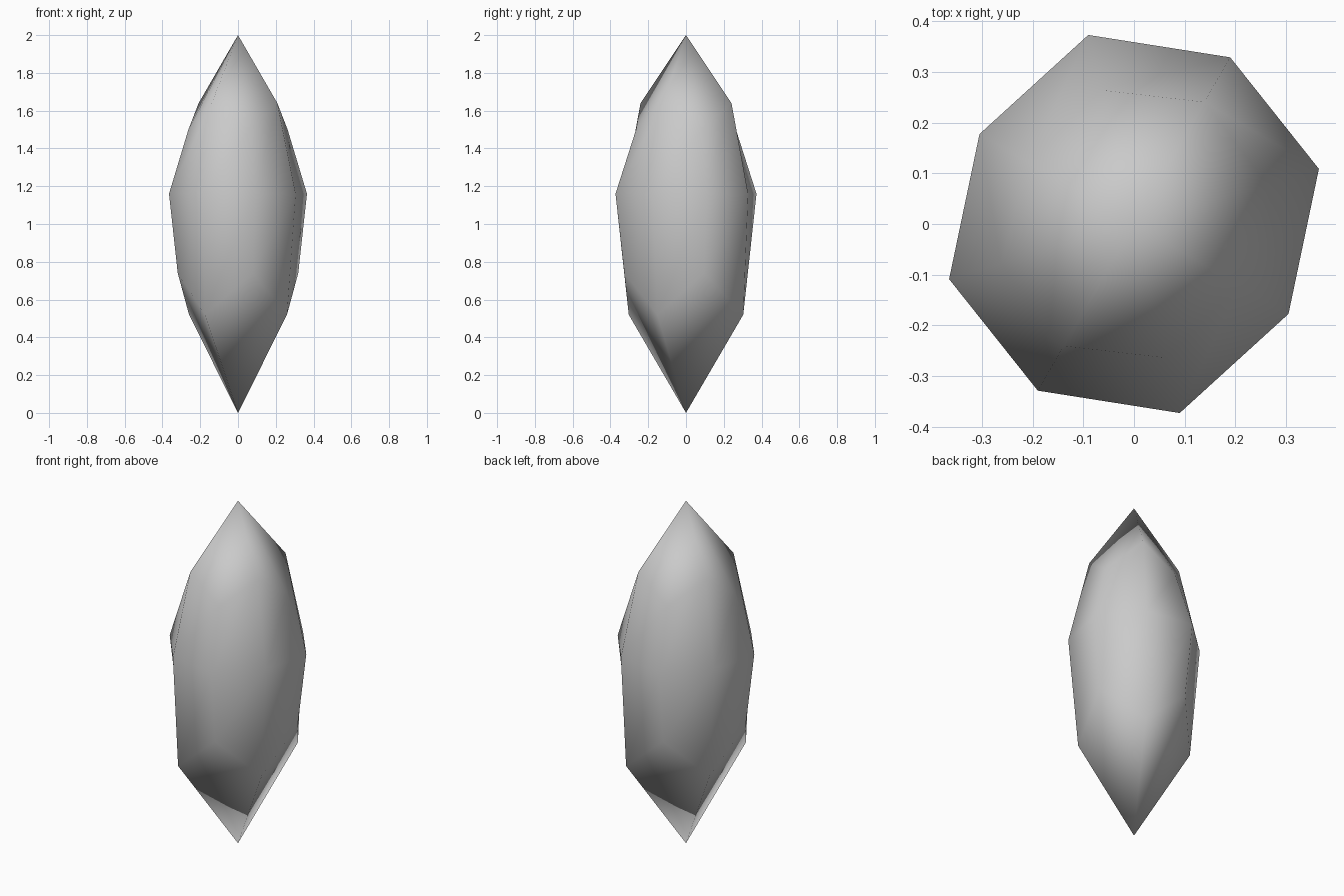
import bpy
import bmesh
from math import cos, sin, radians
from mathutils import Vector

cube = bpy.data.objects.get("Cube")
if cube:
    bpy.data.objects.remove(cube, do_unlink=True)

# Crystal stone material
grey = bpy.data.materials.new("stone_grey")
grey.use_nodes = True
colour = (0.59, 0.59, 0.59, 1.0)
grey.diffuse_color = colour
grey.node_tree.nodes["Principled BSDF"].inputs["Base Color"].default_value = colour

# Corner columns of half the crystal: angle, then (radius, height) for each ring
columns = [
    (16.6, [(0.333, 0.74), (0.381, 1.16), (0.274, 1.50)]),
    (60.0, [(0.350, 0.52), (0.380, 1.16), (0.278, 1.64)]),
    (103.6, [(0.336, 0.74), (0.384, 1.16), (0.272, 1.50)]),
    (149.8, [(0.300, 0.52), (0.353, 1.16), (0.241, 1.64)]),
]

bm = bmesh.new()
bottom = bm.verts.new((0, 0, 0))
top = bm.verts.new((0, 0, 2))

# The second half repeats the first, turned by half a circle
rows = []
for turn in (0, 180):
    for angle, ring in columns:
        a = radians(angle + turn)
        rows.append([bm.verts.new(Vector((r * cos(a), r * sin(a), z))) for r, z in ring])

# Facets: pointed caps joined by two bands
for i, here in enumerate(rows):
    there = rows[(i + 1) % len(rows)]
    bm.faces.new((bottom, there[0], here[0]))
    bm.faces.new((top, here[-1], there[-1]))
    for k in range(len(here) - 1):
        bm.faces.new((here[k], there[k], there[k + 1], here[k + 1]))

bmesh.ops.recalc_face_normals(bm, faces=bm.faces)
for face in bm.faces:
    face.smooth = True

mesh = bpy.data.meshes.new("crystal")
bm.to_mesh(mesh)
bm.free()
mesh.materials.append(grey)
crystal = bpy.data.objects.new("crystal", mesh)
bpy.context.scene.collection.objects.link(crystal)
